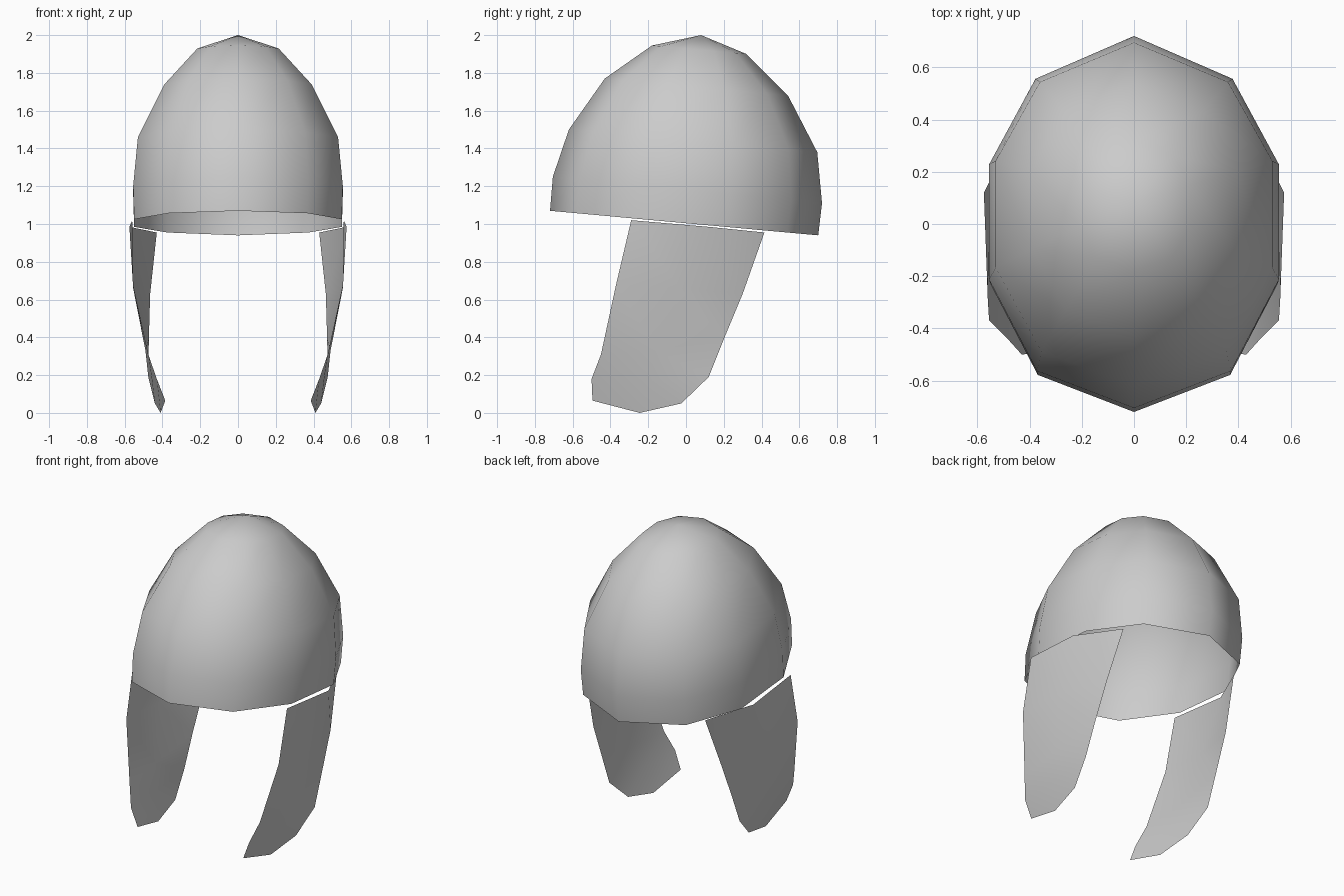
import bpy

if "Cube" in bpy.data.objects:
    bpy.data.objects.remove(bpy.data.objects["Cube"])


def make_object(name, verts, faces):
    mesh = bpy.data.meshes.new(name)
    mesh.from_pydata(verts, [], faces)
    mesh.shade_smooth()
    obj = bpy.data.objects.new(name, mesh)
    bpy.context.collection.objects.link(obj)
    return obj


# Helmet bowl: ten-sided rings, each tilted down toward the back
half = [(0, -1), (.67, -.8), (1, -.31), (1, .31), (.68, .77), (0, 1)]
ring = half + [(-x, y) for x, y in half[-2:0:-1]]
# half width, front y, front z, back y, back z
levels = [
    (.55, -.72, 1.07, .70, .94),
    (.555, -.705, 1.25, .72, 1.11),
    (.53, -.62, 1.50, .695, 1.38),
    (.39, -.43, 1.77, .54, 1.68),
    (.215, -.18, 1.945, .32, 1.90),
]
n = len(ring)
verts, faces = [], []
for w, yf, zf, yb, zb in levels:
    for x, y in ring:
        t = (y + 1) / 2
        verts.append((x * w, yf + (yb - yf) * t, zf + (zb - zf) * t))
for r in range(len(levels) - 1):
    for i in range(n):
        j = (i + 1) % n
        faces.append((r * n + i, r * n + j, (r + 1) * n + j, (r + 1) * n + i))
top = (len(levels) - 1) * n
verts.append((0, .08, 2.0))
faces += [(top + i, top + (i + 1) % n, top + n) for i in range(n)]
make_object("helmet_bowl", verts, faces)

# Cheek guards: rows of front, middle, back points on a thin curved sheet
rows = [
    [(.56, -.29, 1.02), (.575, .12, .985), (.43, .415, .955)],
    [(.555, -.37, .68), (.555, -.03, .66), (.465, .30, .63)],
    [(.475, -.45, .31), (.49, -.16, .33), (.472, .20, .39)],
    [(.43, -.50, .18), (.455, -.20, .17), (.475, .12, .19)],
    [(.385, -.495, .065), (.41, -.245, .0), (.44, -.025, .05)],
]
verts = [p for row in rows for p in row]
faces = [(r * 3 + c, (r + 1) * 3 + c, (r + 1) * 3 + c + 1, r * 3 + c + 1)
         for r in range(len(rows) - 1) for c in range(2)]
cheeks = make_object("cheek_guards", verts, faces)
cheeks.modifiers.new("mirror", 'MIRROR').use_axis = (True, False, False)
